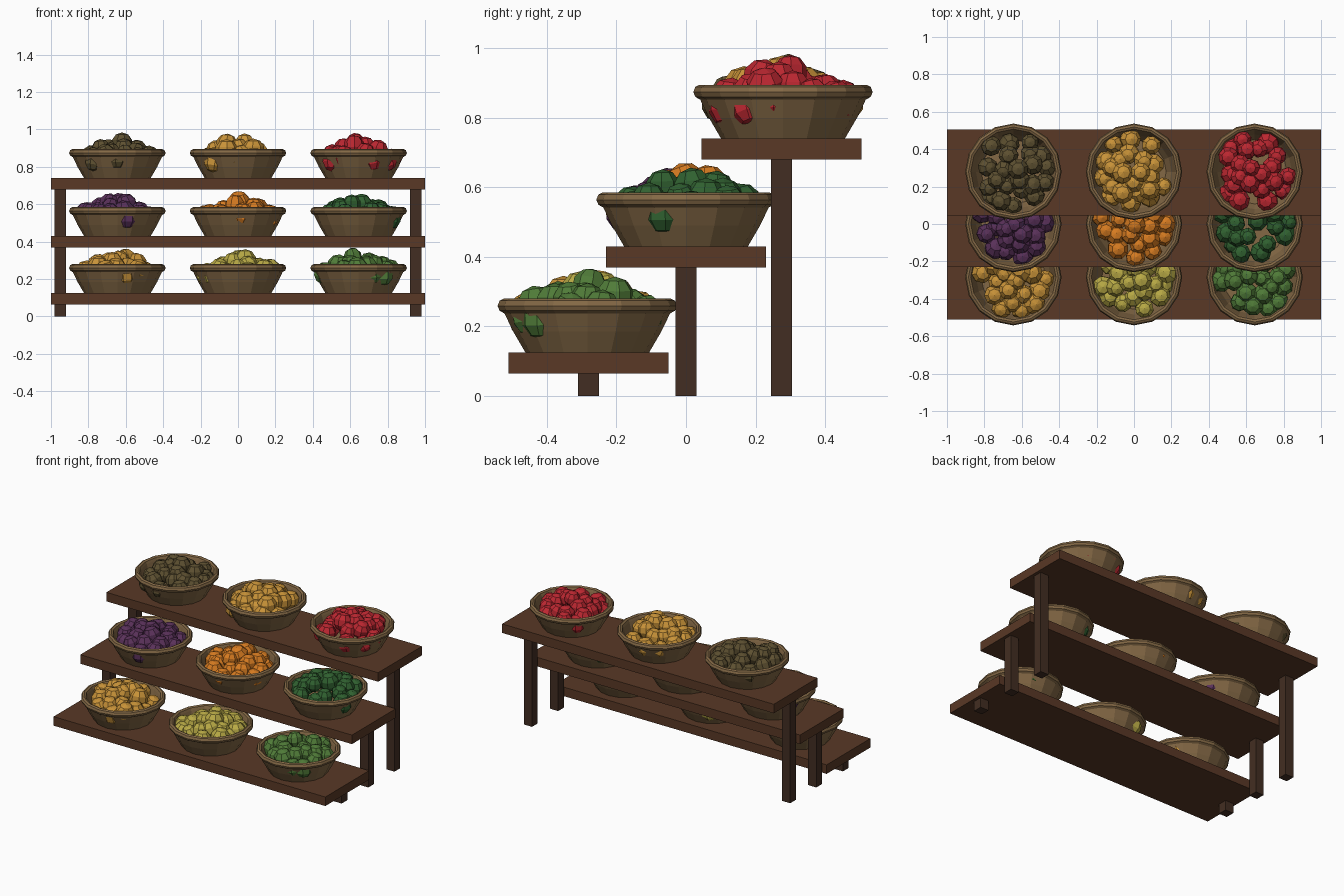
import bpy, bmesh, math, random
from mathutils import Matrix, Vector

if "Cube" in bpy.data.objects:
    bpy.data.objects.remove(bpy.data.objects["Cube"])


def material(name, rgb):
    m = bpy.data.materials.new(name)
    m.diffuse_color = (*rgb, 1)
    m.use_nodes = True
    m.node_tree.nodes["Principled BSDF"].inputs["Base Color"].default_value = m.diffuse_color
    return m


def finish(name, bm, mat):
    me = bpy.data.meshes.new(name)
    bm.to_mesh(me)
    bm.free()
    me.materials.append(mat)
    ob = bpy.data.objects.new(name, me)
    bpy.context.collection.objects.link(ob)
    return ob


def box(name, center, size, mat):
    bm = bmesh.new()
    bmesh.ops.create_cube(bm, size=1, matrix=Matrix.Translation(center) @ Matrix.Diagonal((*size, 1)))
    return finish(name, bm, mat)


def bowl(name, pos, mat, sides=16):
    # outer wall, rolled rim, inner wall, inner floor
    profile = [(0.178, 0), (0.213, 0.06), (0.238, 0.112), (0.252, 0.12), (0.258, 0.134),
               (0.252, 0.149), (0.240, 0.155), (0.228, 0.149), (0.222, 0.134),
               (0.200, 0.06), (0.172, 0.012)]
    bm = bmesh.new()
    rings = []
    for r, z in profile:
        rings.append([bm.verts.new((pos[0] + r * math.cos(2 * math.pi * i / sides),
                                    pos[1] + r * math.sin(2 * math.pi * i / sides),
                                    pos[2] + z)) for i in range(sides)])
    for a, b in zip(rings, rings[1:]):
        for i in range(sides):
            j = (i + 1) % sides
            bm.faces.new((a[i], a[j], b[j], b[i]))
    bm.faces.new(rings[0][::-1])
    bm.faces.new(rings[-1])
    return finish(name, bm, mat)


def fruit_heap(name, pos, mat, seed, count=22):
    # domed random pile; the lowest outer pieces poke through the bowl wall
    rng = random.Random(seed)
    bm = bmesh.new()
    placed = []
    tries = 0
    while len(placed) < count and tries < 2000:
        tries += 1
        r, a = 0.185 * math.sqrt(rng.random()), rng.uniform(0, 2 * math.pi)
        z = 0.10 + 0.09 * (1 - r / 0.185) + rng.uniform(-0.015, 0.02)
        p = Vector((r * math.cos(a), r * math.sin(a), min(z, 0.192)))
        if any((p - q).length < 0.058 for q in placed):
            continue
        placed.append(p)
        m = (Matrix.Translation(Vector(pos) + p) @ Matrix.Rotation(rng.uniform(0, 6.28), 4, 'Z')
             @ Matrix.Rotation(rng.uniform(-0.4, 0.4), 4, 'X'))
        bmesh.ops.create_uvsphere(bm, u_segments=8, v_segments=5,
                                  radius=rng.uniform(0.049, 0.062), matrix=m)
    return finish(name, bm, mat)


shelf_mat = material("shelf_wood", (0.10, 0.04, 0.019))
leg_mat = material("leg_wood", (0.055, 0.027, 0.016))
bowl_mat = material("bowl_wood", (0.23, 0.14, 0.06))
colours = {
    "gold": (0.58, 0.29, 0.04), "yellow": (0.48, 0.40, 0.06), "green": (0.08, 0.20, 0.04),
    "purple": (0.10, 0.03, 0.10), "orange": (0.68, 0.20, 0.015), "dark_green": (0.03, 0.12, 0.03),
    "brown": (0.11, 0.08, 0.03), "red": (0.50, 0.02, 0.03)}
fruit_mats = {k: material("fruit_" + k, c) for k, c in colours.items()}

# tiers: name, centre y, shelf top z, fruit left to right
tiers = [("lower", -0.28, 0.125, ("gold", "yellow", "green")),
         ("middle", 0.0, 0.43, ("purple", "orange", "dark_green")),
         ("upper", 0.275, 0.74, ("brown", "gold", "red"))]

for t, (name, y, top, fruits) in enumerate(tiers):
    # shelf board and its two legs
    box(name + "_shelf", (0, y, top - 0.03), (2, 0.46, 0.06), shelf_mat)
    for side, sx in (("left", -1), ("right", 1)):
        box(f"{name}_{side}_leg", (sx * 0.95, y, (top - 0.06) / 2), (0.06, 0.06, top - 0.06), leg_mat)
    # three bowls of produce
    for i, f in enumerate(fruits):
        pos = ((i - 1) * 0.645, y + 0.004 * (t - 1), top)
        label = ("left", "centre", "right")[i]
        bowl(f"{name}_{label}_bowl", pos, bowl_mat)
        fruit_heap(f"{name}_{label}_{f}_fruit", pos, fruit_mats[f], 10 * t + i + 3)
